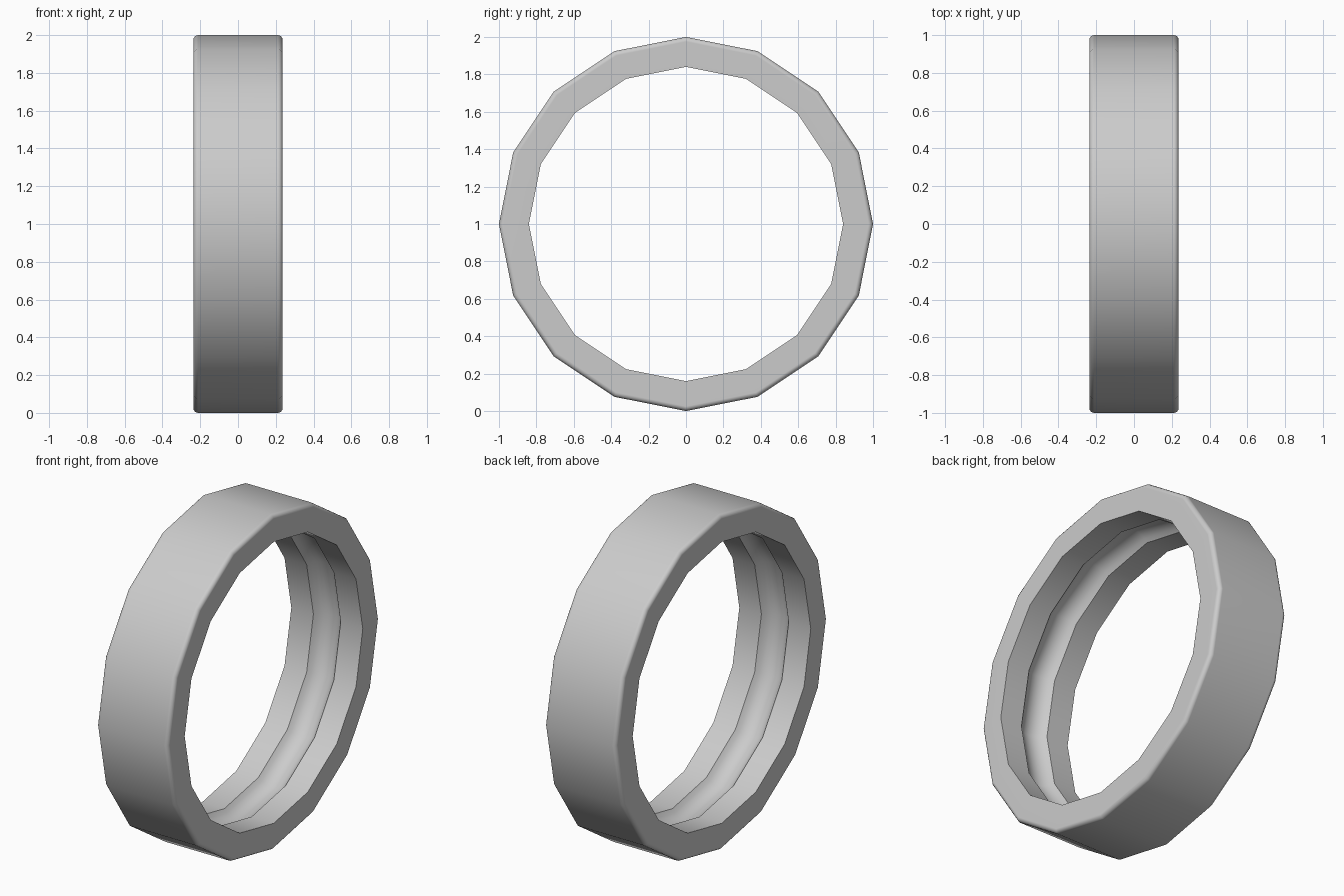
import bpy
import bmesh
import math

cube = bpy.data.objects.get("Cube")
if cube:
    bpy.data.objects.remove(cube, do_unlink=True)

SIDES = 16
OUTER, INNER = 1.0, 0.84
HALF_WIDTH = 0.236
BEVEL = 0.025
GROOVE_HALF, GROOVE_DEPTH = 0.09, 0.05


def arc(cx, cr, radius, start, end, steps):
    """Points (x, radius) along an arc, angles in degrees from +x."""
    angles = [math.radians(start + (end - start) * i / steps) for i in range(steps + 1)]
    return [(cx + radius * math.cos(a), cr + radius * math.sin(a)) for a in angles]


# Closed cross-section: rounded outer shoulders, concave track inside
edge_x, edge_r = HALF_WIDTH - BEVEL, OUTER - BEVEL
profile = arc(edge_x, edge_r, BEVEL, 0, 90, 4)
profile += arc(-edge_x, edge_r, BEVEL, 90, 180, 4)
profile.append((-HALF_WIDTH, INNER))

track_radius = (GROOVE_HALF ** 2 + GROOVE_DEPTH ** 2) / (2 * GROOVE_DEPTH)
track_centre = INNER + GROOVE_DEPTH - track_radius
spread = math.degrees(math.asin(GROOVE_HALF / track_radius))
profile += arc(0, track_centre, track_radius, 90 + spread, 90 - spread, 8)
profile.append((HALF_WIDTH, INNER))

# Sweep the cross-section around the x axis
bm = bmesh.new()
rings = []
for i in range(SIDES):
    a = math.tau * i / SIDES
    rings.append([bm.verts.new((x, r * math.cos(a), 1 + r * math.sin(a))) for x, r in profile])
for i, ring in enumerate(rings):
    following = rings[(i + 1) % SIDES]
    for j in range(len(ring)):
        k = (j + 1) % len(ring)
        bm.faces.new((ring[j], ring[k], following[k], following[j]))
bmesh.ops.recalc_face_normals(bm, faces=bm.faces)

mesh = bpy.data.meshes.new("bearing_outer_ring")
bm.to_mesh(mesh)
bm.free()
ring_obj = bpy.data.objects.new("bearing_outer_ring", mesh)
bpy.context.collection.objects.link(ring_obj)

# Plain grey metal
grey = bpy.data.materials.new("grey_metal")
grey.use_nodes = True
colour = (0.6, 0.6, 0.6, 1)
grey.diffuse_color = colour
grey.node_tree.nodes["Principled BSDF"].inputs["Base Color"].default_value = colour
mesh.materials.append(grey)

# Smooth shading with crisp rims
bpy.ops.object.select_all(action='DESELECT')
ring_obj.select_set(True)
bpy.context.view_layer.objects.active = ring_obj
bpy.ops.object.shade_smooth_by_angle(angle=math.radians(28))
weighted = ring_obj.modifiers.new("weighted_normals", 'WEIGHTED_NORMAL')
weighted.keep_sharp = True
